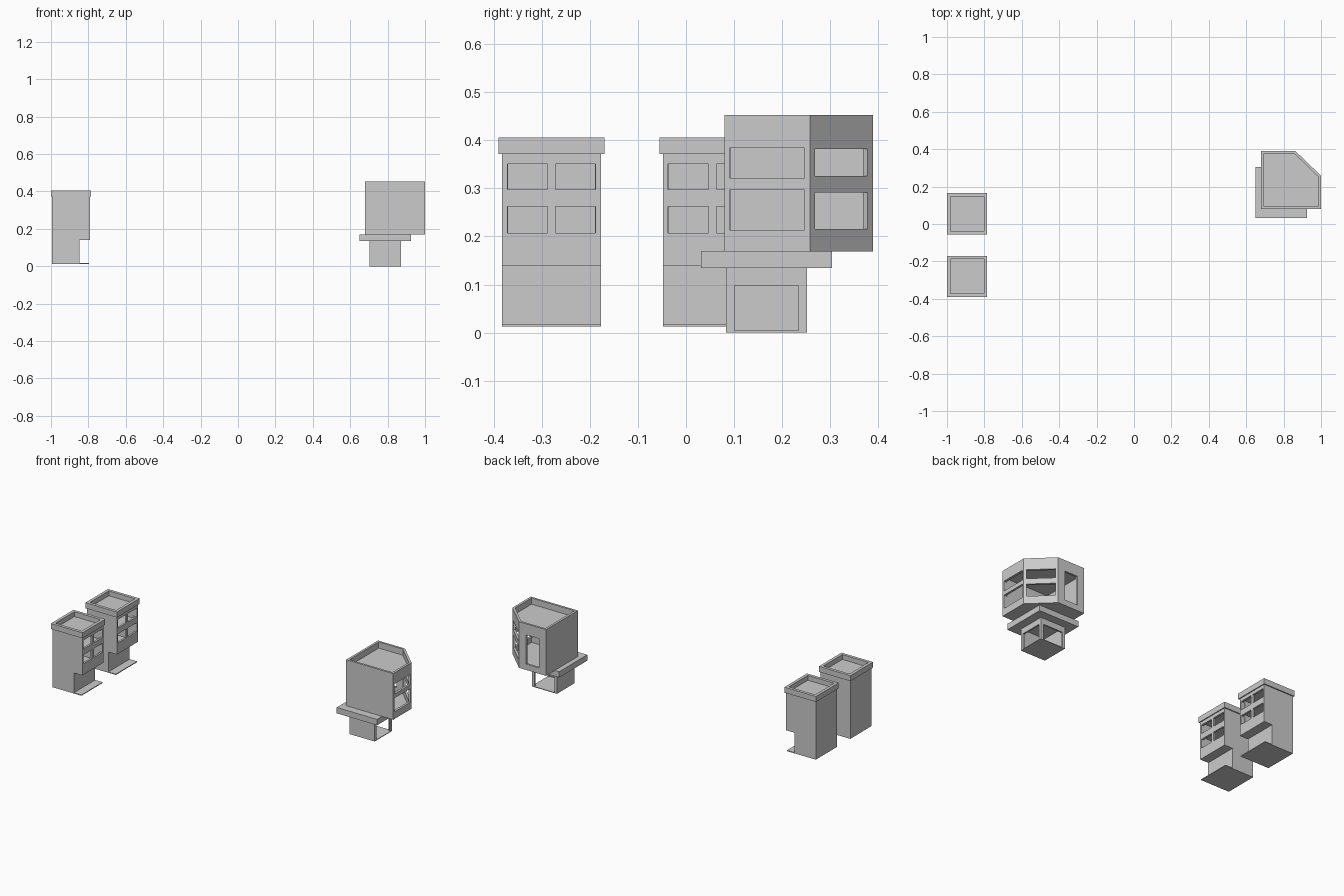
import bpy, bmesh
from mathutils import Vector

if "Cube" in bpy.data.objects:
    bpy.data.objects.remove(bpy.data.objects["Cube"])


def prism(name, outline, z0, z1):
    """Extrude a flat outline from z0 to z1."""
    bm = bmesh.new()
    low = [bm.verts.new((x, y, z0)) for x, y in outline]
    face = bm.faces.new(low)
    ext = bmesh.ops.extrude_face_region(bm, geom=[face])
    for v in ext["geom"]:
        if isinstance(v, bmesh.types.BMVert):
            v.co.z = z1
    bmesh.ops.recalc_face_normals(bm, faces=bm.faces)
    mesh = bpy.data.meshes.new(name)
    bm.to_mesh(mesh)
    bm.free()
    ob = bpy.data.objects.new(name, mesh)
    bpy.context.collection.objects.link(ob)
    return ob


def box(name, x0, x1, y0, y1, z0, z1):
    return prism(name, [(x0, y0), (x1, y0), (x1, y1), (x0, y1)], z0, z1)


def opening(p, q, z0, z1, depth=0.025):
    """Cutter straddling a wall that runs from p to q."""
    p, q = Vector(p), Vector(q)
    d = (q - p).normalized()
    n = Vector((d.y, -d.x)) * depth
    return prism("opening_cutter", [p + n, q + n, q - n, p - n], z0, z1)


def cut(ob, cutters):
    bpy.context.view_layer.objects.active = ob
    for c in cutters:
        c.hide_render = True
        m = ob.modifiers.new("cut", 'BOOLEAN')
        m.operation = 'DIFFERENCE'
        m.solver = 'EXACT'
        m.object = c
        bpy.ops.object.modifier_apply(modifier=m.name)
        bpy.data.objects.remove(c)


# Two matching tower houses
for i, yc in enumerate((-0.28, 0.055)):
    tag = f"_{i + 1}"
    y0, y1 = yc - 0.103, yc + 0.103
    box("tower_base" + tag, -0.994, -0.797, y0, y1, 0.013, 0.018)
    box("tower_ground_floor" + tag, -0.994, -0.848, y0, y1, 0.018, 0.14)
    upper = box("tower_upper_floors" + tag, -0.994, -0.791, y0, y1, 0.14, 0.373)
    # one hollow room per storey, each with a pair of windows facing +x
    cutters = []
    for f0, f1, w0, w1 in ((0.15, 0.276, 0.207, 0.262), (0.284, 0.364, 0.298, 0.351)):
        cutters.append(box("room_cutter", -0.982, -0.803, y0 + 0.012, y1 - 0.012, f0, f1))
        for s in (-1, 1):
            cutters.append(opening((-0.791, yc + s * 0.05 - 0.042),
                                   (-0.791, yc + s * 0.05 + 0.042), w0, w1))
    cut(upper, cutters)
    # overhanging parapet with sunken roof
    parapet = box("tower_parapet" + tag, -1.0, -0.785, yc - 0.11, yc + 0.11, 0.372, 0.406)
    cut(parapet, [box("roof_cutter", -0.982, -0.803, yc - 0.092, yc + 0.092, 0.376, 0.5)])

# Corner house: small ground room, open on +x and +y
room = box("corner_ground_room", 0.702, 0.872, 0.083, 0.252, 0.0, 0.135)
cut(room, [
    box("room_cutter", 0.712, 0.862, 0.093, 0.242, 0.004, 0.128),
    opening((0.872, 0.101), (0.872, 0.234), 0.004, 0.098),
    opening((0.72, 0.252), (0.854, 0.252), 0.004, 0.098),
])

# Slab ledge under the upper block
box("corner_ledge", 0.65, 0.925, 0.031, 0.304, 0.134, 0.17)

# Chamfered upper block
outer = [(0.68, 0.08), (1.0, 0.08), (1.0, 0.258), (0.864, 0.389), (0.68, 0.389)]
inner = [(0.694, 0.093), (0.986, 0.093), (0.986, 0.252), (0.858, 0.376), (0.694, 0.376)]
block = prism("corner_upper_block", outer, 0.169, 0.453)
cutters = [prism("room_cutter", inner, 0.18, 0.405),
           prism("roof_cutter", inner, 0.415, 0.6)]
a, b = Vector(outer[2]), Vector(outer[3])
# stacked windows on the side and the chamfer
for z0, z1 in ((0.213, 0.297), (0.322, 0.384)):
    cutters.append(opening((1.0, 0.091), (1.0, 0.247), z0, z1))
for z0, z1 in ((0.216, 0.292), (0.326, 0.382)):
    cutters.append(opening(a.lerp(b, 0.085), a.lerp(b, 0.915), z0, z1))
# tall window at the back
cutters.append(opening((0.728, 0.389), (0.815, 0.389), 0.205, 0.385))
cut(block, cutters)
